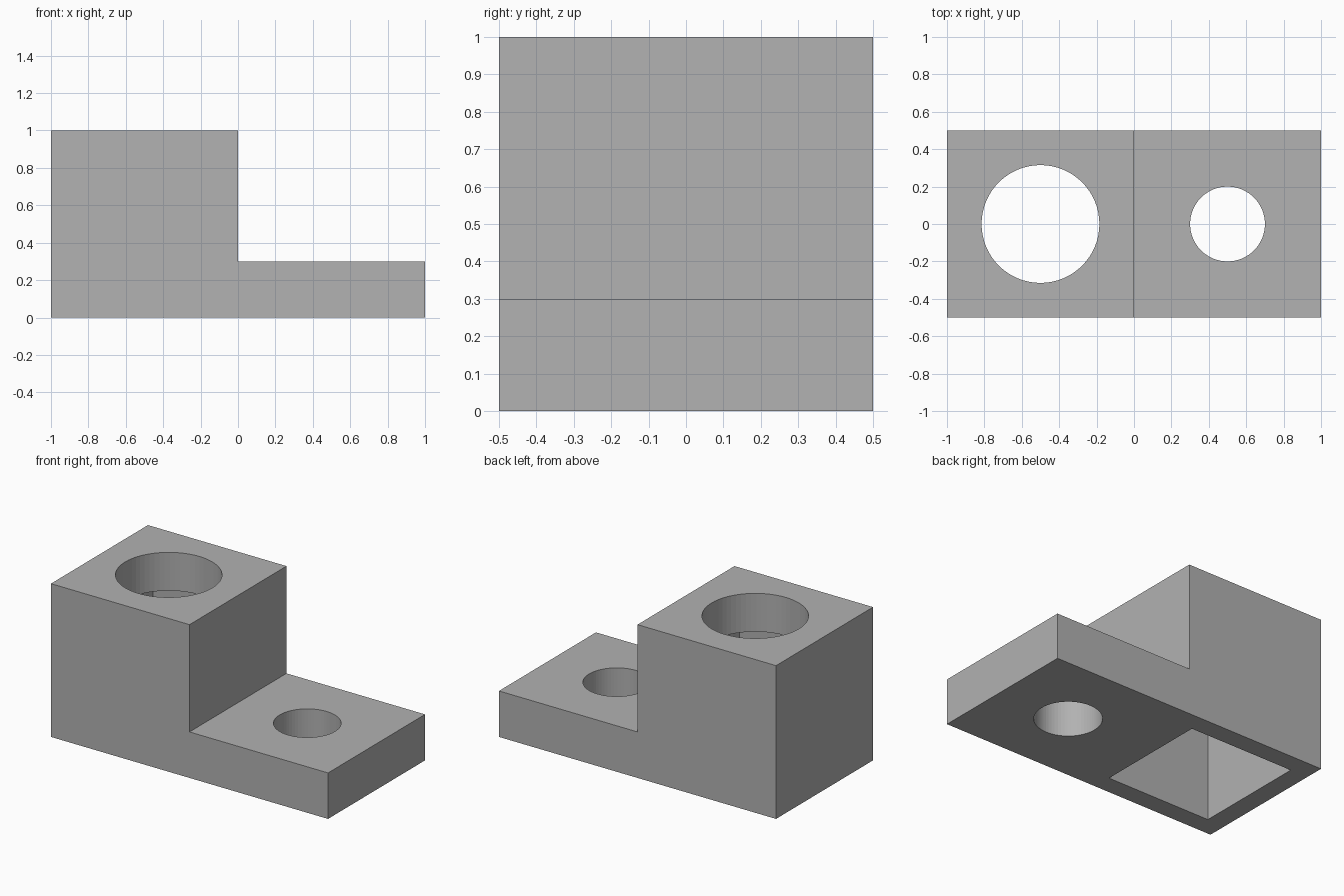
import bpy
import bmesh

cube = bpy.data.objects.get("Cube")
if cube:
    bpy.data.objects.remove(cube, do_unlink=True)

# Single flat colour
GREY = (0.445, 0.445, 0.445, 1.0)
grey = bpy.data.materials.new("plain grey")
grey.use_nodes = True
grey.diffuse_color = GREY
grey.node_tree.nodes["Principled BSDF"].inputs["Base Color"].default_value = GREY

# Stepped body: side profile extruded along its depth
DEPTH = 1.0
profile = [(-1, 0), (1, 0), (1, 0.3), (0, 0.3), (0, 1), (-1, 1)]
bm = bmesh.new()
face = bm.faces.new([bm.verts.new((x, -DEPTH / 2, z)) for x, z in profile])
extruded = bmesh.ops.extrude_face_region(bm, geom=[face])
moved = [v for v in extruded["geom"] if isinstance(v, bmesh.types.BMVert)]
bmesh.ops.translate(bm, verts=moved, vec=(0, DEPTH, 0))
bmesh.ops.recalc_face_normals(bm, faces=bm.faces)
mesh = bpy.data.meshes.new("stepped_block")
bm.to_mesh(mesh)
bm.free()
body = bpy.data.objects.new("stepped_block", mesh)
bpy.context.collection.objects.link(body)
mesh.materials.append(grey)


def cut(cutter, name):
    """Subtract the cutter from the body, then discard it."""
    cutter.name = name
    cutter.hide_render = True
    cutter.data.materials.append(grey)
    mod = body.modifiers.new(name, 'BOOLEAN')
    mod.operation = 'DIFFERENCE'
    mod.solver = 'EXACT'
    mod.object = cutter
    bpy.ops.object.select_all(action='DESELECT')
    body.select_set(True)
    bpy.context.view_layer.objects.active = body
    bpy.ops.object.modifier_apply(modifier=mod.name)
    bpy.data.objects.remove(cutter, do_unlink=True)


def cut_round(name, x, radius, low, high):
    bpy.ops.mesh.primitive_cylinder_add(
        vertices=64, radius=radius, depth=high - low,
        location=(x, 0, (low + high) / 2))
    cut(bpy.context.object, name)


# Square pocket open at the underside of the tall block
POCKET = 0.75
bpy.ops.mesh.primitive_cube_add(size=1, location=(-0.5, 0, POCKET / 2 - 0.1))
pocket = bpy.context.object
pocket.scale = (POCKET, POCKET, POCKET + 0.2)
bpy.context.view_layer.update()
cut(pocket, "square_pocket")

# Round openings through the top of the block and through the low step
cut_round("large_hole", -0.5, 0.315, 0.6, 1.2)
cut_round("small_hole", 0.5, 0.2, -0.2, 0.5)
